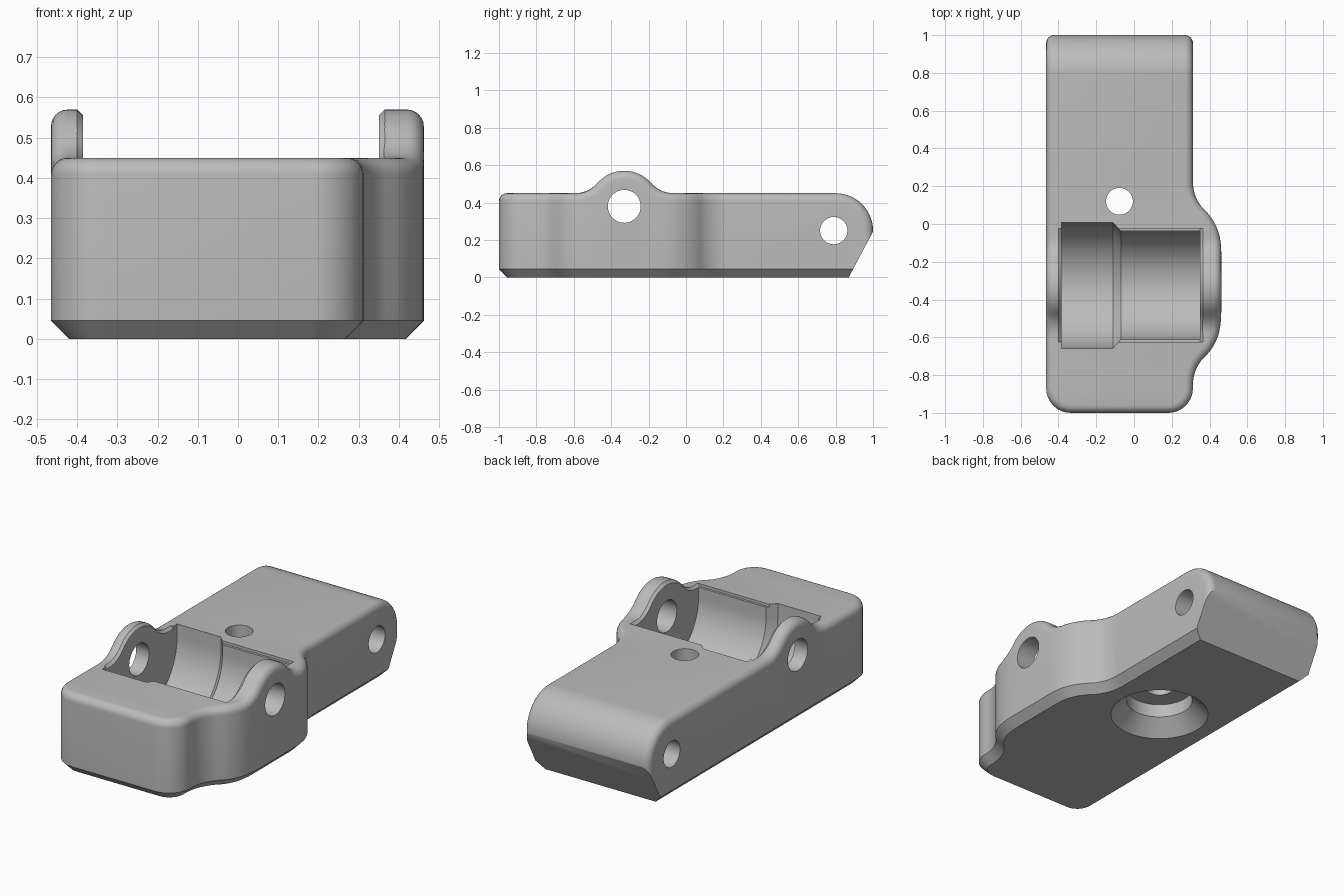
import bpy, bmesh
from math import sin, cos, pi, sqrt, hypot, radians

cube = bpy.data.objects.get("Cube")
if cube:
    bpy.data.objects.remove(cube, do_unlink=True)

grey = bpy.data.materials.new("plain grey")
grey.use_nodes = True
grey.diffuse_color = (0.5, 0.5, 0.5, 1)
grey.node_tree.nodes["Principled BSDF"].inputs["Base Color"].default_value = (0.5, 0.5, 0.5, 1)

FILLET, CHAMFER, CORNER = 0.042, 0.045, 0.13
PIN_Y, PIN_Z = -0.325, 0.38


def loft(name, rings):
    """Closed solid through matching rings; ends are filled with cross strips."""
    bm = bmesh.new()
    rows = [[bm.verts.new(p) for p in ring] for ring in rings]
    n = len(rows[0])
    for a, b in zip(rows, rows[1:]):
        for j in range(n):
            k = (j + 1) % n
            bm.faces.new((a[j], a[k], b[k], b[j]))
    for row in (rows[0], rows[-1]):
        for j in range(n // 2 - 1):
            bm.faces.new((row[j], row[j + 1], row[n - 2 - j], row[n - 1 - j]))
    bmesh.ops.recalc_face_normals(bm, faces=bm.faces)
    mesh = bpy.data.meshes.new(name)
    bm.to_mesh(mesh)
    bm.free()
    obj = bpy.data.objects.new(name, mesh)
    obj.data.materials.append(grey)
    bpy.context.collection.objects.link(obj)
    return obj


def circle(r, n=48):
    return [(r * cos(2 * pi * i / n), r * sin(2 * pi * i / n)) for i in range(n)]


# Side outline of the top, with the raised pin ears
def height(y):
    s = abs(y + 0.33)
    if s < 0.143:
        return PIN_Z + sqrt(0.19 ** 2 - s * s)
    if s < 0.264:
        return 0.61 - sqrt(0.16 ** 2 - (0.264 - s) ** 2)
    return 0.45


# Plan outline of the bulging side
def bulge(y):
    s = abs(y + 0.315) - 0.18
    if s <= 0:
        return 0.462
    if s < 0.2086:
        return 0.167 + sqrt(0.295 ** 2 - s * s)
    if s < 0.357:
        return 0.522 - sqrt(0.21 ** 2 - (0.357 - s) ** 2)
    return 0.312


def slope(f, y):
    return (f(y + 0.002) - f(y - 0.002)) / 0.004


# Plan position and outward normal of one side at a given y
def edge(y, side):
    f = bulge if side > 0 else (lambda v: 0.465)
    if y < -1 + CORNER:
        u = (y + 1 - CORNER) / CORNER
        nx = sqrt(max(0, 1 - u * u))
        return side * (f(y) - CORNER * (1 - nx)), side * nx, u
    d = slope(f, y)
    k = hypot(1, d)
    return side * f(y), side / k, -d / k


# Cross-section: bottom chamfer, wall, rounded top edge
def section(y, z, ny, nz):
    halves = []
    for side in (-1, 1):
        x, px, py = edge(y, side)
        low = y - ny * FILLET
        pts = [(x - px * CHAMFER, low - py * CHAMFER, 0), (x, low, CHAMFER)]
        for i in range(7):
            t = i * pi / 12
            d, e = FILLET * (1 - cos(t)), FILLET * (1 - sin(t))
            pts.append((x - px * d, y - py * d - ny * e, z - nz * e))
        halves.append(pts)
    return halves[0] + halves[1][::-1]


# Stations from the rounded front corners to the rounded back end
stations = [(-1 + CORNER * (1 - cos(k * pi / 16)), 0.45, 0, 1) for k in range(8)]
for i in range(57):
    y = -0.87 + 0.02 * i
    d = slope(height, y)
    k = hypot(1, d)
    stations.append((y, height(y), -d / k, 1 / k))
for i in range(15):
    a = pi / 2 * (1 - i / 14)
    stations.append((0.8 + 0.2 * cos(a), 0.25 + 0.2 * sin(a), cos(a), sin(a)))
stations.append((1.0, 0.1, 1, 0))
body = loft("body", [section(*s) for s in stations])


# Round cutters along x and z
def bore_x(name, y, z, r):
    return loft(name, [[(x, y + a, z + b) for a, b in circle(r)] for x in (-1, 1)])


def bore_z(name, x, y, steps):
    return loft(name, [[(x + a, y + b, z) for a, b in circle(r)] for z, r in steps])


# Open-topped trough section for the stepped pocket
def trough(x, r):
    arc = [(x, PIN_Y - r * cos(pi * i / 35), PIN_Z - r * sin(pi * i / 35)) for i in range(36)]
    return [(x, PIN_Y - r, 0.8)] + arc + [(x, PIN_Y + r, 0.8)]


# Band above the ear outline, used to chamfer the inner ear edges
def band(x, lift):
    ys = [PIN_Y - 0.3 + 0.6 * i / 40 for i in range(41)]
    return ([(x, y, height(y) + lift) for y in ys]
            + [(x, y, 0.9) for y in reversed(ys)])


wedge = [(0.817, -0.1), (1.053, 0.345), (1.3, 0.345), (1.3, -0.1)]
cutters = [
    loft("back_slant_cutter", [[(x, y, z) for y, z in wedge] for x in (-1, 1)]),
    loft("pocket_cutter", [trough(-0.385, 0.333), trough(-0.112, 0.333),
                           trough(-0.07, 0.287), trough(0.35, 0.287)]),
    loft("ear_chamfer_cutter", [band(-0.41, 0.01), band(-0.385, -0.015),
                                band(0.35, -0.015), band(0.375, 0.01)]),
    bore_x("pin_hole_cutter", -0.33, PIN_Z, 0.088),
    bore_x("back_hole_cutter", 0.79, 0.25, 0.073),
    bore_z("screw_hole_cutter", -0.077, 0.12, [(-0.2, 0.071), (0.8, 0.071)]),
    bore_z("countersink_cutter", -0.077, 0.12,
           [(-0.01, 0.27), (0.085, 0.175), (0.16, 0.175)]),
]

bpy.context.view_layer.objects.active = body
for cutter in cutters:
    cutter.hide_render = True
    mod = body.modifiers.new(cutter.name, "BOOLEAN")
    mod.operation = "DIFFERENCE"
    mod.solver = "EXACT"
    mod.object = cutter
    bpy.ops.object.modifier_apply(modifier=mod.name)
    bpy.data.objects.remove(cutter, do_unlink=True)

# Smooth curved walls, crisp cut edges
bpy.ops.object.select_all(action="DESELECT")
body.select_set(True)
bpy.ops.object.shade_smooth_by_angle(angle=radians(28))
